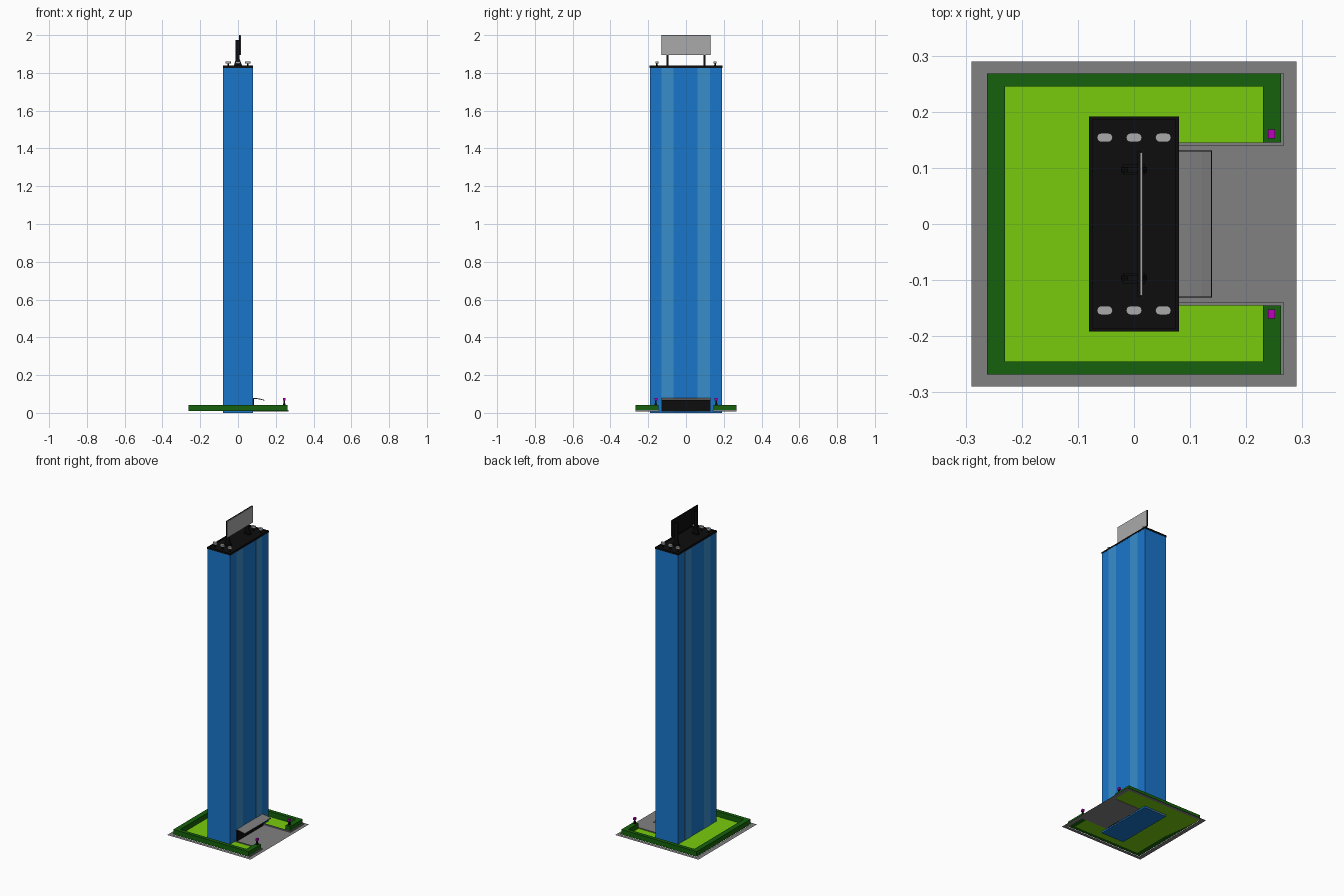
import bpy, bmesh, math
from mathutils import Vector

if "Cube" in bpy.data.objects:
    bpy.data.objects.remove(bpy.data.objects["Cube"])


def material(name, r, g, b):
    m = bpy.data.materials.new(name)
    m.diffuse_color = (r, g, b, 1)
    m.use_nodes = True
    m.node_tree.nodes["Principled BSDF"].inputs["Base Color"].default_value = m.diffuse_color
    return m


BLUE = material("glass_blue", 0.01, 0.18, 0.6)
LIGHT = material("glass_light", 0.04, 0.27, 0.6)
BLACK = material("black", 0.004, 0.004, 0.004)
LAWN = material("lawn_green", 0.19, 0.6, 0.004)
HEDGE = material("hedge_green", 0.008, 0.12, 0.004)
GREY = material("grey", 0.22, 0.22, 0.22)
PANEL = material("panel_grey", 0.4, 0.4, 0.4)
PINK = material("magenta", 0.5, 0.0, 0.5)


def prism(name, outline, lo, hi, mat, axis="z"):
    """Extrude an outline: (x, y) along z, or (x, z) along y. lo == hi gives a flat sheet."""
    bm = bmesh.new()
    pts = [(a, b, lo) if axis == "z" else (a, lo, b) for a, b in outline]
    face = bm.faces.new([bm.verts.new(p) for p in pts])
    if hi > lo:
        ext = bmesh.ops.extrude_face_region(bm, geom=[face])
        verts = [v for v in ext["geom"] if isinstance(v, bmesh.types.BMVert)]
        d = Vector((0, 0, hi - lo)) if axis == "z" else Vector((0, hi - lo, 0))
        bmesh.ops.translate(bm, verts=verts, vec=d)
        bmesh.ops.recalc_face_normals(bm, faces=bm.faces)
    me = bpy.data.meshes.new(name)
    bm.to_mesh(me)
    bm.free()
    me.materials.append(mat)
    ob = bpy.data.objects.new(name, me)
    bpy.context.collection.objects.link(ob)
    return ob


def box(name, x0, x1, y0, y1, z0, z1, mat):
    return prism(name, [(x0, y0), (x1, y0), (x1, y1), (x0, y1)], z0, z1, mat)


def cone(name, x, y, z0, z1, r0, r1, mat, n=12):
    bpy.ops.mesh.primitive_cone_add(vertices=n, radius1=r0, radius2=r1, depth=z1 - z0,
                                    location=(x, y, (z0 + z1) / 2))
    ob = bpy.context.object
    ob.name = name
    ob.data.materials.append(mat)
    return ob


def u_shape(xl, xi, xr, yo, yi):
    """Outline of a C opening towards +x."""
    return [(xl, -yo), (xr, -yo), (xr, -yi), (xi, -yi), (xi, yi), (xr, yi), (xr, yo), (xl, yo)]


# Pavement frame, driveway and lawn (sheets)
G = 0.008
prism("pavement", u_shape(-0.29, -0.262, 0.29, 0.29, 0.268), G, G, GREY)
prism("driveway", [(0.08, -0.143), (0.262, -0.143), (0.262, -0.268), (0.29, -0.268),
                   (0.29, 0.268), (0.262, 0.268), (0.262, 0.143), (0.08, 0.143)], G, G, GREY)
prism("lawn", u_shape(-0.262, 0.08, 0.262, 0.268, 0.143), G + 0.002, G + 0.002, LAWN)

# C-shaped hedge around the lawn
prism("hedge", [(-0.262, -0.268), (0.262, -0.268), (0.262, -0.145), (0.23, -0.145),
                (0.23, -0.245), (-0.23, -0.245), (-0.23, 0.245), (0.23, 0.245),
                (0.23, 0.145), (0.262, 0.145), (0.262, 0.268), (-0.262, 0.268)],
      0.01, 0.042, HEDGE)

# Curbs and bollards either side of the driveway
for s, side in ((-1, "front"), (1, "back")):
    prism("curb_" + side, [(0.08, s * 0.14), (0.267, s * 0.14), (0.267, s * 0.268),
                           (0.262, s * 0.268), (0.262, s * 0.145), (0.08, s * 0.145)],
          G, 0.015, GREY)
    y = s * 0.16
    post = cone("bollard_post_" + side, 0.245, y, 0.042, 0.068, 0.009, 0.004, BLACK, 4)
    post.rotation_euler.z = math.pi / 4
    box("bollard_lamp_" + side, 0.239, 0.251, y - 0.008, y + 0.008, 0.066, 0.08, PINK)

# Tower with lighter glass strips on the two broad faces
box("tower", -0.079, 0.079, -0.19, 0.19, 0, 1.83, BLUE)
box("tower_base", -0.079, 0.079, -0.19, 0.19, -0.0, 0.006, GREY)
for x in (-0.0795, 0.0795):
    for y in (-0.097, 0.094):
        box("glass_strip", x - 0.0008, x + 0.0008, y - 0.032, y + 0.032, 0.004, 1.827, LIGHT)

# Roof slab and parapet
box("roof", -0.08, 0.08, -0.192, 0.192, 1.827, 1.832, BLACK)
for s in (-1, 1):
    xs, ys = sorted((s * 0.08, s * 0.074)), sorted((s * 0.192, s * 0.186))
    box("parapet_long", *xs, -0.192, 0.192, 1.83, 1.838, BLACK)
    box("parapet_short", -0.074, 0.074, *ys, 1.83, 1.838, BLACK)

# Six roof lamps: foot, stem and stadium-shaped head
arc = [math.radians(a) for a in range(-90, 91, 30)]
for y in (-0.154, 0.154):
    for x in (-0.052, 0, 0.052):
        cone("lamp_stem", x, y, 1.831, 1.852, 0.006, 0.003, BLACK, 8)
        head = [(x + 0.006 + 0.008 * math.cos(a), y + 0.008 * math.sin(a)) for a in arc]
        head += [(x - 0.006 - 0.008 * math.cos(a), y - 0.008 * math.sin(a)) for a in arc]
        prism("lamp_head", head, 1.849, 1.861, PANEL)

# Sign board on two splayed posts
box("sign_back", 0.006, 0.012, -0.129, 0.129, 1.894, 2.0, BLACK)
box("sign_panel", 0.012, 0.015, -0.127, 0.127, 1.896, 1.998, PANEL)
for y in (-0.097, 0.097):
    box("sign_foot", -0.02, 0.02, y - 0.01, y + 0.01, 1.831, 1.84, BLACK)
    prism("sign_post", [(-0.022, 1.838), (0.022, 1.838), (0.009, 1.872), (0.009, 1.975),
                        (-0.012, 1.975), (-0.012, 1.872)], y - 0.005, y + 0.005, BLACK, "y")

# Entrance and curved canopy
box("entrance", 0.078, 0.086, -0.13, 0.13, 0.008, 0.076, BLACK)
curve = [(0.079, 0.0775), (0.1, 0.0765), (0.12, 0.073), (0.139, 0.068)]


def shell(name, t0, t1, w, cut, mat):
    p = [curve[0]] + curve[1:-1] + [(curve[-1][0] - cut, curve[-1][1])]
    prism(name, [(x, z + t1) for x, z in p] + [(x, z + t0) for x, z in reversed(p)],
          -w, w, mat, "y")


shell("canopy_frame", -0.003, 0, 0.131, 0, BLACK)
shell("canopy_top", 0, 0.0015, 0.129, 0.002, GREY)
